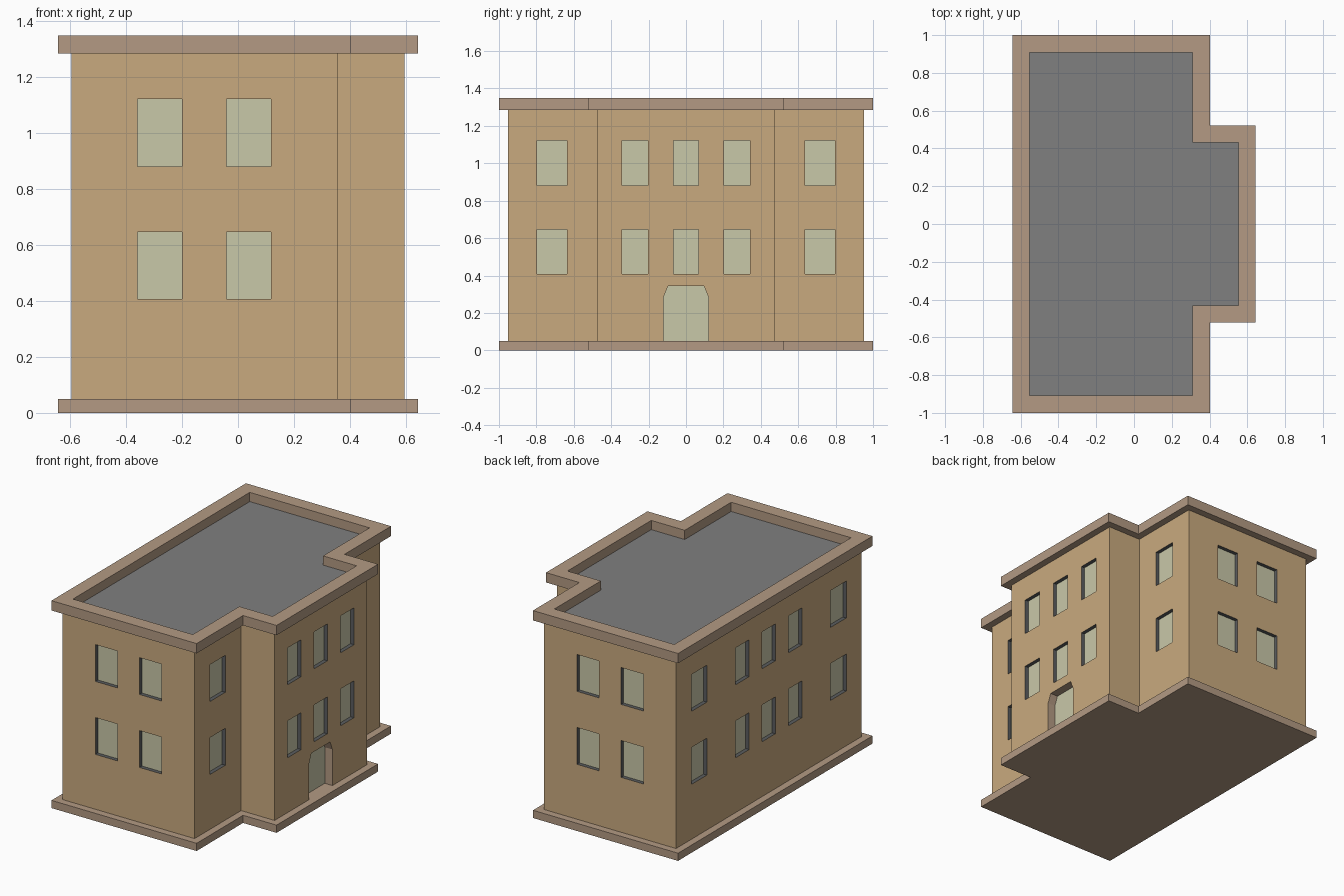
import bpy, bmesh
from mathutils import Vector

if "Cube" in bpy.data.objects:
    bpy.data.objects.remove(bpy.data.objects["Cube"])


def material(name, rgb):
    m = bpy.data.materials.new(name)
    m.diffuse_color = (*rgb, 1)
    m.use_nodes = True
    m.node_tree.nodes["Principled BSDF"].inputs["Base Color"].default_value = m.diffuse_color
    return m


WALL = material("tan wall", (0.584, 0.402, 0.212))
TRIM = material("brown stone trim", (0.451, 0.323, 0.227))
GLASS = material("pale glass", (0.584, 0.578, 0.397))
REVEAL = material("dark window frame", (0.105, 0.11, 0.115))
ROOF = material("grey roof", (0.214, 0.214, 0.214))


def finish(name, bm, mats):
    bmesh.ops.recalc_face_normals(bm, faces=bm.faces)
    me = bpy.data.meshes.new(name)
    bm.to_mesh(me)
    bm.free()
    for m in mats:
        me.materials.append(m)
    ob = bpy.data.objects.new(name, me)
    bpy.context.collection.objects.link(ob)
    return ob


def footprint(o):
    """T-shaped plan, moved outwards from the wall line by o."""
    l, m, r = -0.596 - o, 0.355 + o, 0.596 + o
    y, b = 0.953 + o, 0.475 + o
    return [(l, -y), (m, -y), (m, -b), (r, -b), (r, b), (m, b), (m, y), (l, y)]


def loft(bm, a, b, caps=True):
    """Join two matching point rings; returns the two caps."""
    va = [bm.verts.new(p) for p in a]
    vb = [bm.verts.new(p) for p in b]
    n = len(va)
    for i in range(n):
        j = (i + 1) % n
        bm.faces.new((va[i], va[j], vb[j], vb[i]))
    return (bm.faces.new(va), bm.faces.new(vb)) if caps else None


def ring(o, z):
    return [(x, y, z) for x, y in footprint(o)]


def slab(name, o, z0, z1, mats):
    bm = bmesh.new()
    loft(bm, ring(o, z0), ring(o, z1))
    return finish(name, bm, mats)


# Base plinth and walls
slab("plinth", 0.047, 0, 0.05, [TRIM])
wall_mats = [WALL, REVEAL, GLASS, TRIM]
walls = slab("walls", 0, 0.04, 1.287, wall_mats)

# Cornice: a closed hollow band around the roof
bm = bmesh.new()
rings = [ring(0.047, 1.286), ring(0.047, 1.35), ring(-0.044, 1.35), ring(-0.044, 1.286)]
for i in range(4):
    loft(bm, rings[i], rings[(i + 1) % 4], caps=False)
bmesh.ops.remove_doubles(bm, verts=bm.verts, dist=1e-5)
finish("cornice", bm, [TRIM])

# Flat roof inside the cornice
bm = bmesh.new()
bm.faces.new([bm.verts.new(p) for p in ring(-0.044, 1.29)])
roof = finish("roof", bm, [ROOF])
if roof.data.polygons[0].normal.z < 0:
    roof.data.flip_normals()

# Openings, cut into the walls: reveals on the sides, glass at the back
cut = bmesh.new()


def opening(profile, normal, dist, depth, side_mat):
    n = Vector(normal)
    u = Vector((abs(n.y), abs(n.x), 0))
    back, front = ([n * (dist + d) + u * a + Vector((0, 0, z)) for a, z in profile]
                   for d in (-depth, 0.03))
    before = set(cut.faces)
    cap, _ = loft(cut, back, front)
    for f in set(cut.faces) - before:
        f.material_index = side_mat
    cap.material_index = 2


def window(a0, a1, normal, dist):
    for z0, z1 in ((0.407, 0.647), (0.882, 1.122)):
        opening([(a0, z0), (a1, z0), (a1, z1), (a0, z1)], normal, dist, 0.025, 1)


# Windows on both end walls
for s in (-1, 1):
    for a0, a1 in ((-0.36, -0.2), (-0.042, 0.118)):
        window(a0, a1, (0, s, 0), 0.953)

# Windows on the long walls; on the right the middle three sit in the bay
for a0, a1 in ((-0.797, -0.637), (-0.342, -0.202), (-0.068, 0.068), (0.202, 0.342), (0.637, 0.797)):
    window(a0, a1, (-1, 0, 0), 0.596)
    window(a0, a1, (1, 0, 0), 0.596 if abs(a0 + a1) < 1 else 0.355)

# Door with clipped top corners
opening([(-0.12, 0.03), (0.12, 0.03), (0.12, 0.285), (0.096, 0.343),
         (-0.096, 0.343), (-0.12, 0.285)], (1, 0, 0), 0.596, 0.055, 3)

cutter = finish("opening_cutter", cut, wall_mats)
cutter.hide_render = True
mod = walls.modifiers.new("openings", 'BOOLEAN')
mod.operation = 'DIFFERENCE'
mod.solver = 'EXACT'
mod.object = cutter

# Apply the cut and drop the cutter
bpy.context.view_layer.update()
dg = bpy.context.evaluated_depsgraph_get()
cut_mesh = bpy.data.meshes.new_from_object(walls.evaluated_get(dg))
walls.modifiers.clear()
walls.data = cut_mesh
bpy.data.objects.remove(cutter)
